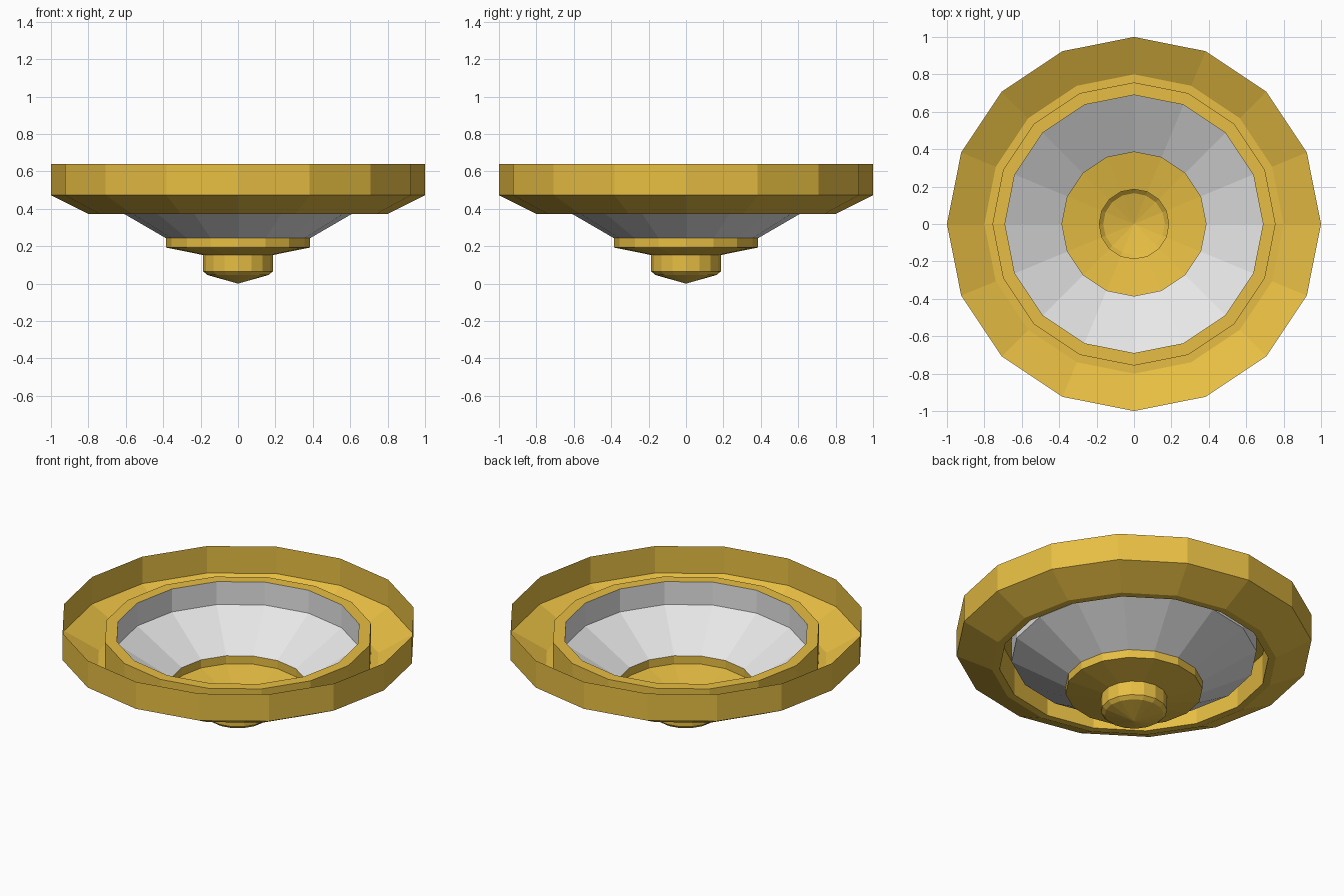
import bpy, bmesh, math

if "Cube" in bpy.data.objects:
    bpy.data.objects.remove(bpy.data.objects["Cube"])

SIDES = 16


def material(name, colour):
    m = bpy.data.materials.new(name)
    m.diffuse_color = (*colour, 1.0)
    m.use_nodes = True
    m.node_tree.nodes["Principled BSDF"].inputs["Base Color"].default_value = m.diffuse_color
    return m


gold = material("gold", (0.8, 0.515, 0.056))
silver = material("light grey", (0.8, 0.8, 0.8))


def revolve(name, profile, mat):
    """Thin faceted shell turned around z from (radius, height) points, outside to centre."""
    bm = bmesh.new()
    rings = []
    for r, z in profile:
        n = SIDES if r > 0 else 1
        rings.append([bm.verts.new((r * math.cos(2 * math.pi * i / SIDES),
                                    r * math.sin(2 * math.pi * i / SIDES), z))
                      for i in range(n)])
    for a, b in zip(rings, rings[1:]):
        for i in range(SIDES):
            j = (i + 1) % SIDES
            if len(b) == 1:
                bm.faces.new((a[j], a[i], b[0]))
            else:
                bm.faces.new((a[j], a[i], b[i], b[j]))
    mesh = bpy.data.meshes.new(name)
    bm.to_mesh(mesh)
    bm.free()
    mesh.materials.append(mat)
    obj = bpy.data.objects.new(name, mesh)
    bpy.context.collection.objects.link(obj)
    return obj


# Outer rim: open wall, sloped gutter, raised inner lip
revolve("outer_rim", [(1.0, 0.64), (1.0, 0.473), (0.8, 0.373), (0.757, 0.373),
                      (0.757, 0.562), (0.69, 0.562)], gold)
# Grey bowl: upright band, then cone
revolve("bowl", [(0.69, 0.562), (0.69, 0.42), (0.385, 0.243)], silver)
# Stepped base ending in a shallow point
revolve("stepped_base", [(0.385, 0.243), (0.385, 0.193), (0.186, 0.153),
                         (0.186, 0.066), (0.165, 0.047), (0, 0)], gold)
